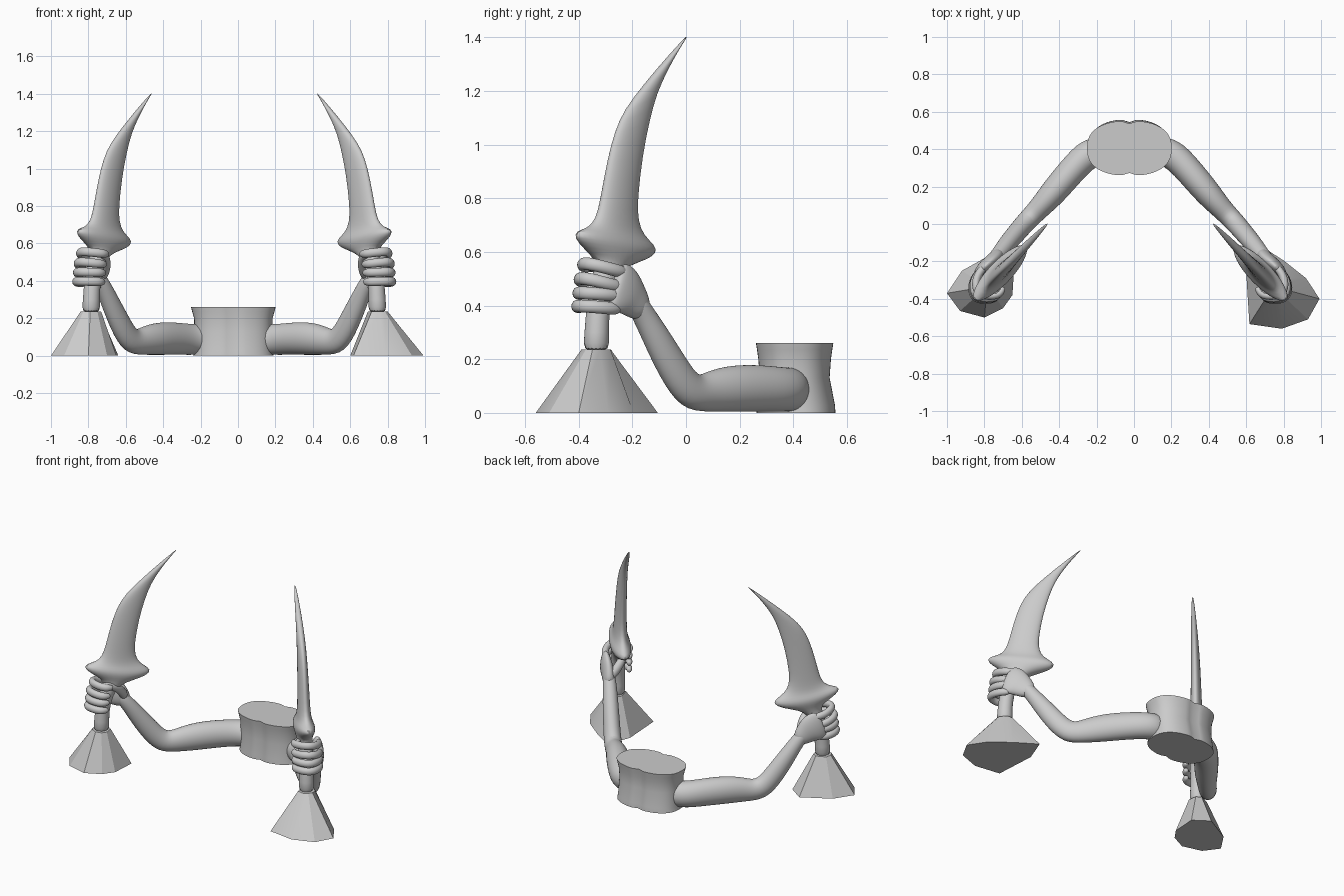
import bpy, bmesh, math
from mathutils import Vector

if "Cube" in bpy.data.objects:
    bpy.data.objects.remove(bpy.data.objects["Cube"])

MID = -0.02                       # mirror plane of the two arms
GRIP = Vector((0.745, -0.334, 0))
D = Vector((-0.69, 0.72, 0)).normalized()   # flat direction of the blades
S = Vector((D.y, -D.x, 0))
UP = Vector((0, 0, 1))


def loft(name, rings, side=1, subdiv=1, angle=60):
    """Skin closed rings into a capped solid; side=-1 mirrors it."""
    bm = bmesh.new()
    rows = []
    for ring in rings:
        rows.append([bm.verts.new((p.x if side > 0 else 2 * MID - p.x, p.y, max(p.z, 0)))
                     for p in ring])
    n = len(rows[0])
    for a, b in zip(rows, rows[1:]):
        for i in range(n):
            j = (i + 1) % n
            bm.faces.new((a[i], a[j], b[j], b[i]))
    bm.faces.new(rows[0])
    bm.faces.new(rows[-1])
    bmesh.ops.recalc_face_normals(bm, faces=bm.faces)
    me = bpy.data.meshes.new(name)
    bm.to_mesh(me)
    bm.free()
    ob = bpy.data.objects.new(name, me)
    bpy.context.collection.objects.link(ob)
    bpy.ops.object.select_all(action='DESELECT')
    bpy.context.view_layer.objects.active = ob
    ob.select_set(True)
    if subdiv:
        mod = ob.modifiers.new("Smooth", 'SUBSURF')
        mod.levels = mod.render_levels = subdiv
    bpy.ops.object.shade_smooth_by_angle(angle=math.radians(angle))
    return ob


def ellipse(c, a, b, n):
    return [c + a * math.cos(t) + b * math.sin(t)
            for t in (2 * math.pi * i / n for i in range(n))]


def tube(name, pts, side, n=10):
    """Limb along points (x, y, z, half width, half height) with a rounded end."""
    cs = [Vector(p[:3]) for p in pts]
    rings = []
    for i, p in enumerate(pts):
        t = (cs[min(i + 1, len(cs) - 1)] - cs[max(i - 1, 0)]).normalized()
        w = t.cross(UP).normalized()
        h = w.cross(t)
        rings.append(ellipse(cs[i], w * p[3], h * p[4], n))
        if i == len(pts) - 1:
            k = min(p[3], p[4]) * 0.6
            rings.append(ellipse(cs[i] + t * k, w * p[3] * 0.55, h * p[4] * 0.55, n))
    return loft(name, rings, side, 2)


# Torso slice with a shallow groove down the middle
torso = []
for z, rx, ry, cy in [(0, .215, .150, .41), (.03, .21, .148, .41), (.13, .208, .133, .405),
                      (.2, .21, .138, .405), (.235, .22, .143, .405), (.26, .226, .147, .405)]:
    ring = []
    for i in range(48):
        t = 2 * math.pi * i / 48
        c, s = math.cos(t), math.sin(t)
        groove = 0.015 * math.exp(-(c / 0.09) ** 2)
        ring.append(Vector((-.025 + rx * math.copysign(abs(c) ** .85, c),
                            cy + (ry - groove) * math.copysign(abs(s) ** .8, s), z)))
    torso.append(ring)
loft("torso", torso, 1, 0, 50)

ARM = [(.10, .40, .09, .075, .085), (.20, .385, .085, .085, .085), (.29, .29, .092, .078, .09),
       (.39, .17, .092, .076, .092), (.47, .08, .078, .06, .077), (.535, .015, .07, .056, .072),
       (.59, -.05, .17, .054, .066), (.645, -.115, .29, .05, .055),
       (.68, -.16, .37, .044, .045), (.71, -.19, .42, .04, .045)]
PALM = [(.68, -.155, .37, .038, .045), (.715, -.195, .42, .04, .075),
        (.75, -.22, .455, .038, .098), (.785, -.255, .475, .03, .1)]
THUMB = [(.69, -.17, .41, .028, .03), (.665, -.225, .47, .029, .032),
         (.665, -.29, .525, .025, .027), (.69, -.35, .55, .022, .023), (.715, -.38, .555, .017, .018)]
FINGER = [(.03, .09, -.02), (.075, .04, -.012), (.086, -.025, 0), (.065, -.066, .004),
          (.01, -.076, 0), (-.045, -.066, -.004), (-.062, -.035, -.006)]

# z, offset along blade, half width, half thickness, slope
SWORD = [(.225, 0, .055, .053, 0), (.29, 0, .045, .045, 0), (.42, .01, .045, .045, 0),
         (.52, .05, .048, .045, -.1), (.56, .085, .075, .05, -.14), (.595, .1, .165, .062, -.14),
         (.625, .1, .208, .066, -.14), (.65, .098, .205, .058, -.14), (.675, .1, .14, .046, -.1),
         (.72, .107, .105, .04, -.05), (.79, .115, .092, .037, 0), (.955, .148, .088, .032, .1),
         (1.07, .185, .088, .029, .25), (1.16, .227, .083, .025, .4), (1.25, .305, .062, .02, .5),
         (1.34, .395, .032, .013, .6), (1.405, .468, .006, .004, .6)]

BASES = {1: [(.617, -.535), (.79, -.56), (.93, -.51), (.992, -.4), (.92, -.29),
             (.80, -.195), (.66, -.105), (.60, -.26)],
         -1: [(.96, -.37), (.89, -.465), (.76, -.5), (.66, -.45), (.61, -.38),
              (.60, -.22), (.70, -.15), (.88, -.25)]}

for side, tag in ((1, "right"), (-1, "left")):
    # Arm, palm and curled fingers
    tube("arm_" + tag, ARM, side, 12)
    tube("palm_" + tag, PALM, side, 12)
    tube("thumb_" + tag, THUMB, side)
    for k, z in enumerate((.397, .446, .497, .552)):
        sh = D * (.03 if k == 3 else .012 * k / 2)
        path = [(GRIP.x + x + sh.x, GRIP.y + y + sh.y, z + dz * (1.5 if k > 1 else .5),
                 .024 if i < 6 else .019, .026 if i < 6 else .02)
                for i, (x, y, dz) in enumerate(FINGER)]
        tube("finger_%s_%d" % (tag, k + 1), path, side, 8)

    # Curved sword: grip, guard and blade in one loft
    loft("sword_" + tag,
         [ellipse(GRIP + D * u + UP * z, D * w + UP * (w * m), S * t, 16)
          for z, u, w, t, m in SWORD], side, 1)

    # Faceted flaring foot under the grip
    low = [Vector((x, y, 0)) for x, y in BASES[side]]
    top = []
    for p in low:
        q = p - GRIP
        top.append(GRIP + q.normalized() * .056 + UP * .237)
    loft("flared_foot_" + tag, [low, top], side, 0, 25)
